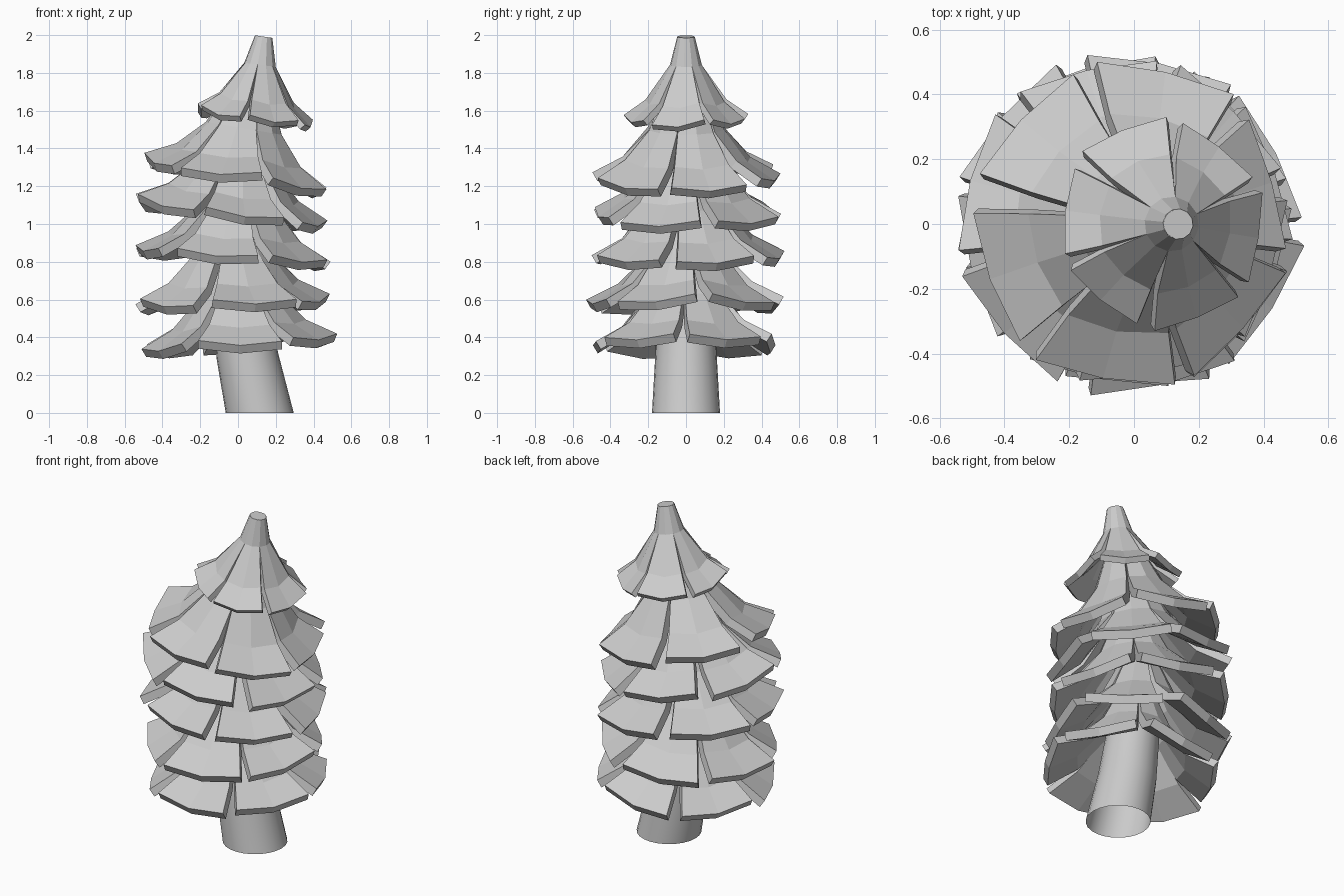
import bpy, bmesh, random
from math import radians, sin, cos, pi
from mathutils import Matrix, Vector

if "Cube" in bpy.data.objects:
    bpy.data.objects.remove(bpy.data.objects["Cube"])

random.seed(7)


def make_object(name, bm):
    mesh = bpy.data.meshes.new(name)
    bm.to_mesh(mesh)
    bm.free()
    ob = bpy.data.objects.new(name, mesh)
    bpy.context.collection.objects.link(ob)
    return ob


# Bent, tapering trunk: (x, z, radius)
path = [(0.115, 0, 0.18), (0.05, 0.3, 0.163), (0.0, 0.65, 0.145), (-0.02, 1.0, 0.125),
        (0.0, 1.3, 0.1), (0.055, 1.6, 0.075), (0.10, 1.82, 0.055), (0.135, 1.992, 0.044)]
SIDES = 24
bm = bmesh.new()
rings = []
for i, (x, z, r) in enumerate(path):
    lean = 0 if i == 0 else 0.15 * (z - 0.9)
    rings.append([bm.verts.new((x + r * cos(2 * pi * k / SIDES), r * sin(2 * pi * k / SIDES),
                                z - lean * r * cos(2 * pi * k / SIDES)))
                  for k in range(SIDES)])
for a, b in zip(rings, rings[1:]):
    for k in range(SIDES):
        n = (k + 1) % SIDES
        bm.faces.new((a[k], a[n], b[n], b[k])).smooth = True
bm.faces.new(rings[-1])
make_object("trunk", bm)

# Flared branch profiles: (radius, height above the edge, half angle, corner reach)
BRANCH = [(0.10, 0.50, 30, 1.0), (0.215, 0.25, 28.5, 1.0), (0.345, 0.09, 26.5, 1.04), (0.495, 0.0, 25, 1.06)]
CROWN = [(0.047, 0.43, 30, 1.0), (0.085, 0.28, 30, 1.0), (0.205, 0.085, 27, 1.03), (0.305, 0.0, 25, 1.06)]

# Tiers: edge x, edge z, tilt, first branch direction, radius scale, profile
tiers = [(0.02, 0.37, -0.07, -90, 0.99, BRANCH),
         (-0.025, 0.585, -0.03, -77, 1.0, BRANCH),
         (-0.02, 0.835, 0.07, -102, 1.0, BRANCH),
         (-0.04, 1.06, 0.13, -78, 0.99, BRANCH),
         (-0.01, 1.26, 0.17, -101, 0.96, BRANCH),
         (0.08, 1.565, 0.13, -68, 1.0, CROWN)]

for t, (cx, cz, tilt, start, scale, profile) in enumerate(tiers):
    frame = Matrix.Translation((cx, 0, cz)) @ Matrix.Rotation(tilt, 4, 'Y')
    bm = bmesh.new()
    for p in range(6):
        crown = profile is CROWN
        heading = start + 60 * p + (0 if crown else random.uniform(-3, 3))
        roll = random.uniform(-0.025, 0.025)
        reach = random.uniform(0.96, 1.03)
        rows = []
        for j, (r, h, half, corner) in enumerate(profile):
            row = []
            droop = j / 3 if j > 1 else 0
            for s in (-1, 0, 1):
                a = radians(heading + s * half)
                rad = r * scale * (corner if s else 1) * (reach if j > 1 else 1)
                z = h + droop * (roll * s + (0.012 if s else -0.012))
                row.append(bm.verts.new(frame @ Vector((rad * cos(a), rad * sin(a), z))))
            rows.append(row)
        for up, low in zip(rows, rows[1:]):
            for k in range(2):
                bm.faces.new((up[k], low[k], low[k + 1], up[k + 1]))
    ob = make_object("branch_tier_%d" % (t + 1), bm)
    solid = ob.modifiers.new("thickness", 'SOLIDIFY')
    solid.thickness = 0.035 if crown else 0.05
    solid.offset = -1
